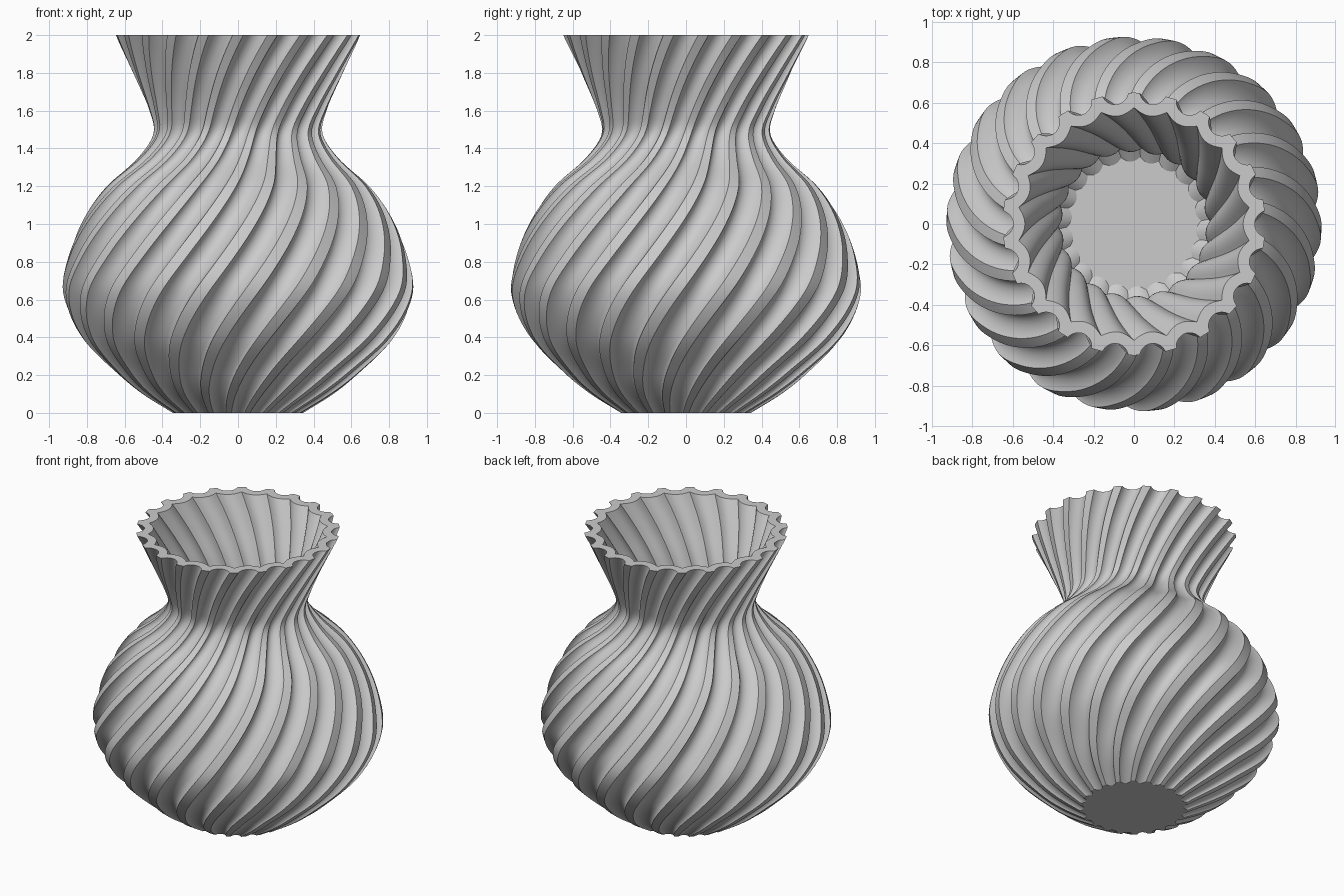
import bpy, bmesh, math

cube = bpy.data.objects.get("Cube")
if cube:
    bpy.data.objects.remove(cube, do_unlink=True)

FLUTES = 22
TWIST = math.radians(45)      # turn per unit of height
HEIGHT = 2.0
FLOOR = 0.06                  # height of the inside floor
WALL = 0.052
DEPTH = 0.08                  # scoop depth relative to the radius
PITCH = 2 * math.pi / FLUTES
HALF_SCOOP = PITCH * 0.35
ROWS = 72

# Silhouette as (height, radius)
PROFILE = [(0, .345), (.1, .505), (.2, .63), (.4, .825), (.63, .925), (.83, .897),
           (1.03, .815), (1.2, .695), (1.35, .53), (1.48, .447), (1.6, .47),
           (1.8, .555), (2, .65)]


def tangent(i):
    a, b = PROFILE[max(i - 1, 0)], PROFILE[min(i + 1, len(PROFILE) - 1)]
    return (b[1] - a[1]) / (b[0] - a[0])


def radius(z):
    """Smooth curve through the silhouette points."""
    i = 0
    while i < len(PROFILE) - 2 and z > PROFILE[i + 1][0]:
        i += 1
    (z0, r0), (z1, r1) = PROFILE[i], PROFILE[i + 1]
    h = z1 - z0
    t = (z - z0) / h
    smooth = t * t * (3 - 2 * t)
    return (r0 + (r1 - r0) * smooth + h * tangent(i) * t * (1 - t) ** 2
            - h * tangent(i + 1) * t * t * (1 - t))


def slope(z):
    a, b = max(z - .01, 0), min(z + .01, HEIGHT)
    return (radius(b) - radius(a)) / (b - a)


# Angles across one flute: a round scoop, then a narrow flat land
STEPS = 12
offsets = [-HALF_SCOOP * math.cos(math.pi * k / STEPS) for k in range(STEPS + 1)]
offsets.append(PITCH / 2)
angles = [(f * PITCH + a, a) for f in range(FLUTES) for a in offsets]

# Circle that gives the scoop its width and depth
ARC = (HALF_SCOOP ** 2 + DEPTH ** 2) / (2 * DEPTH)


def outer_radius(z, a):
    if abs(a) >= HALF_SCOOP - 1e-6:
        return radius(z)
    return radius(z) * (1 - (math.sqrt(ARC ** 2 - a * a) - ARC + DEPTH))


def inner_radius(z, a):
    thickness = WALL * min(math.sqrt(1 + slope(z) ** 2), 2)
    bulge = DEPTH - 0.055 * (2 * a / PITCH) ** 2
    return radius(z) * (1 - bulge) - thickness


def add_ring(bm, z, section):
    ring = []
    for angle, a in angles:
        r, turn = section(z, a), angle + TWIST * z
        # A quarter turn at the rim plus this start puts a scoop on the x axis
        turn += PITCH / 2
        ring.append(bm.verts.new((r * math.cos(turn), r * math.sin(turn), z)))
    return ring


bm = bmesh.new()
rings = [add_ring(bm, HEIGHT * i / ROWS, outer_radius) for i in range(ROWS + 1)]
rings += [add_ring(bm, HEIGHT - (HEIGHT - FLOOR) * i / ROWS, inner_radius)
          for i in range(ROWS + 1)]

# Outside wall, rim and inside wall in one run, closed by base and floor
for low, high in zip(rings, rings[1:]):
    for j in range(len(low)):
        k = (j + 1) % len(low)
        bm.faces.new((low[j], low[k], high[k], high[j]))
bm.faces.new(list(reversed(rings[0])))
bm.faces.new(rings[-1])

mesh = bpy.data.meshes.new("fluted_vase")
bm.to_mesh(mesh)
bm.free()
vase = bpy.data.objects.new("fluted_vase", mesh)
bpy.context.collection.objects.link(vase)

# Plain grey glaze
grey = bpy.data.materials.new("light_grey")
grey.use_nodes = True
colour = (0.6, 0.6, 0.6, 1)
grey.diffuse_color = colour
grey.node_tree.nodes["Principled BSDF"].inputs["Base Color"].default_value = colour
mesh.materials.append(grey)

bpy.ops.object.select_all(action='DESELECT')
vase.select_set(True)
bpy.context.view_layer.objects.active = vase
bpy.ops.object.shade_smooth_by_angle(angle=math.radians(32))

# Base and floor stay flat
for face in mesh.polygons:
    if face.loop_total > 4:
        face.use_smooth = False
